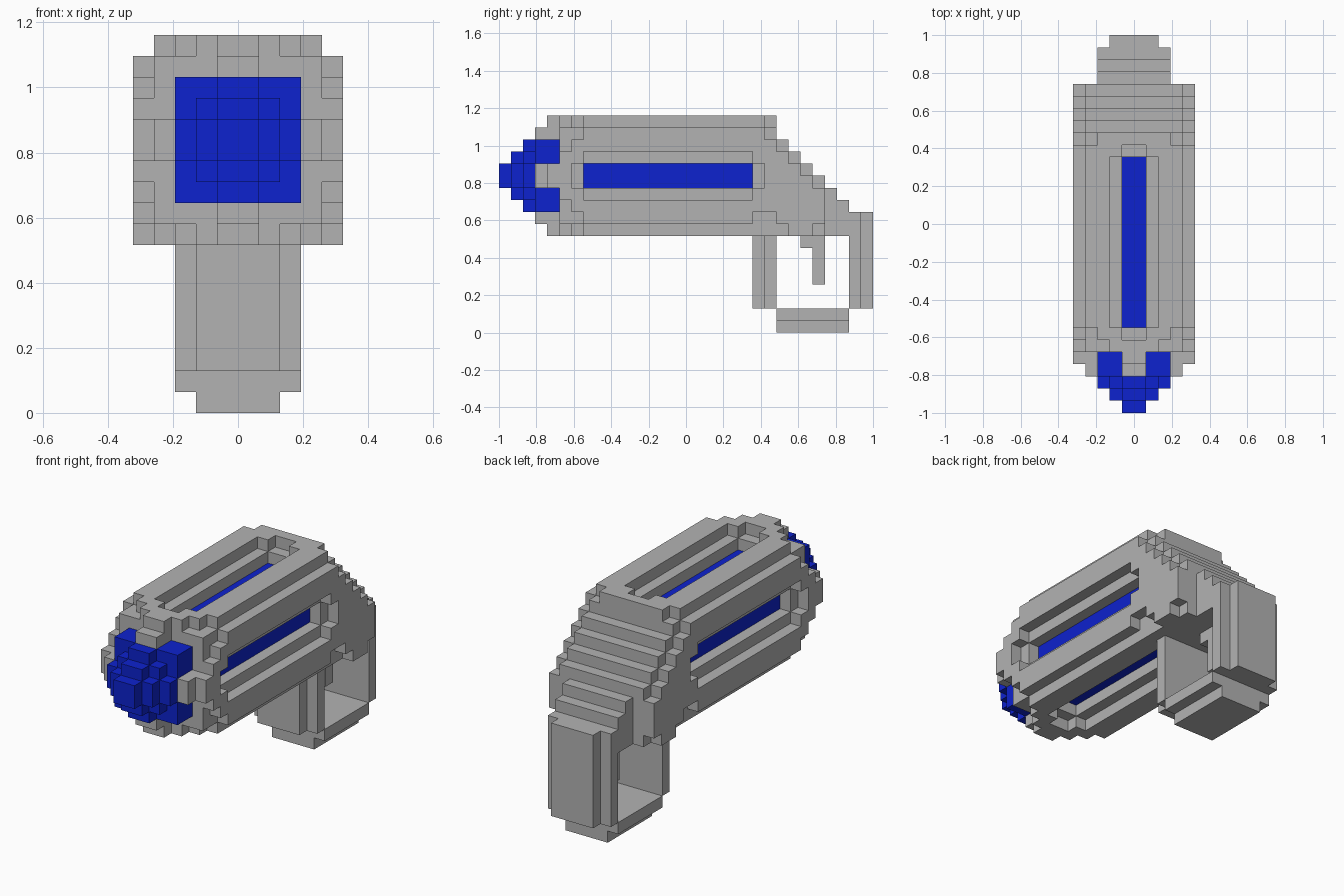
import bpy, bmesh

if "Cube" in bpy.data.objects:
    bpy.data.objects.remove(bpy.data.objects["Cube"])

U = 2 / 31          # edge of one block
MID = 13            # block height of the barrel axis


def material(name, rgb):
    m = bpy.data.materials.new(name)
    m.diffuse_color = (*rgb, 1)
    m.use_nodes = True
    m.node_tree.nodes["Principled BSDF"].inputs["Base Color"].default_value = m.diffuse_color
    return m


GREY = material("light grey", (0.45, 0.45, 0.45))
BLUE = material("deep blue", (0.004, 0.016, 0.62))


def box(hx, y0, y1, z0, z1):
    """Blocks of a box that is symmetric in x."""
    return {(x, y, z) for x in range(-hx, hx) for y in range(y0, y1) for z in range(z0, z1)}


def section(y0, y1, *halves):
    """Barrel slice: union of rectangles centred on the axis."""
    out = set()
    for hx, hz in halves:
        out |= box(hx, y0, y1, MID - hz, MID + hz)
    return out


DIRS = {
    (1, 0, 0): ((1, 0, 0), (1, 1, 0), (1, 1, 1), (1, 0, 1)),
    (-1, 0, 0): ((0, 0, 0), (0, 0, 1), (0, 1, 1), (0, 1, 0)),
    (0, 1, 0): ((0, 1, 0), (0, 1, 1), (1, 1, 1), (1, 1, 0)),
    (0, -1, 0): ((0, 0, 0), (1, 0, 0), (1, 0, 1), (0, 0, 1)),
    (0, 0, 1): ((0, 0, 1), (1, 0, 1), (1, 1, 1), (0, 1, 1)),
    (0, 0, -1): ((0, 0, 0), (0, 1, 0), (1, 1, 0), (1, 0, 0)),
}


def skin(name, cells, mat):
    """Wrap a set of blocks in outer faces and merge the flat areas."""
    bm = bmesh.new()
    verts = {}
    for c in sorted(cells):
        for d, corners in DIRS.items():
            if tuple(a + b for a, b in zip(c, d)) in cells:
                continue
            face = []
            for k in corners:
                p = tuple(a + b for a, b in zip(c, k))
                if p not in verts:
                    verts[p] = bm.verts.new((p[0] * U, p[1] * U - 1, p[2] * U))
                face.append(verts[p])
            bm.faces.new(face)
    bmesh.ops.dissolve_limit(bm, angle_limit=0.01, verts=bm.verts, edges=bm.edges)
    bmesh.ops.triangulate(bm, faces=[f for f in bm.faces if len(f.verts) > 4])
    me = bpy.data.meshes.new(name)
    bm.to_mesh(me)
    bm.free()
    me.materials.append(mat)
    bpy.context.collection.objects.link(bpy.data.objects.new(name, me))


# Blue core with a stepped round nose
core = section(0, 1, (1, 1))
core |= section(1, 2, (2, 1), (1, 2))
core |= section(2, 3, (3, 1), (2, 2), (1, 3))
core |= section(3, 21, (3, 3))

# Barrel shell: front prongs, rounded rim, main tube, rear rim
shell = section(3, 4, (4, 1), (1, 4))
shell |= section(4, 5, (5, 1), (1, 5))
shell |= section(5, 6, (5, 2), (4, 4), (2, 5))
shell |= section(6, 7, (5, 3), (4, 4), (3, 5))
shell |= section(7, 22, (5, 4), (4, 5))
shell |= section(22, 23, (5, 3), (4, 4), (3, 5))
shell |= box(4, 21, 23, 8, 10)


# Slots on all four sides: wide ledge, open middle, notched ends
def in_slot(c):
    x, y, z = c
    a, b = sorted((abs(x + 0.5), abs(z + 0.5 - MID)))   # a: sideways, b: outward
    if 7 <= y < 21:
        return (a < 2 and b > 4) or (a < 1 and b > 3)
    return y in (6, 21) and a < 1 and b > 4


shell = {c for c in shell if not in_slot(c)}
shell = {c for c in shell if not (c[1] in (21, 22) and c[2] < 10 and c[0] in (-5, 4))}

# Stepped rear slope with lower cheeks on both sides
for y in range(23, 29):
    top = 39 - y
    shell |= box(4 if y < 27 else 3, y, y + 1, 8, top)
    if y < 27:
        shell |= box(5, y, y + 1, 8 if y in (24, 25) else 9, top - 1)
shell -= core

# Hand loop: front post, floor, back post
grip = box(2, 21, 22, 2, 8) | box(3, 22, 23, 2, 8)
grip |= box(2, 23, 29, 0, 1) | box(3, 23, 29, 1, 2)
grip |= box(3, 29, 30, 2, 10) | box(2, 30, 31, 2, 10)

# Trigger
trigger = box(1, 26, 27, 4, 8) | box(1, 25, 26, 7, 8)

skin("energy_core", core, BLUE)
skin("barrel_shell", shell, GREY)
skin("hand_grip", grip, GREY)
skin("trigger", trigger, GREY)
